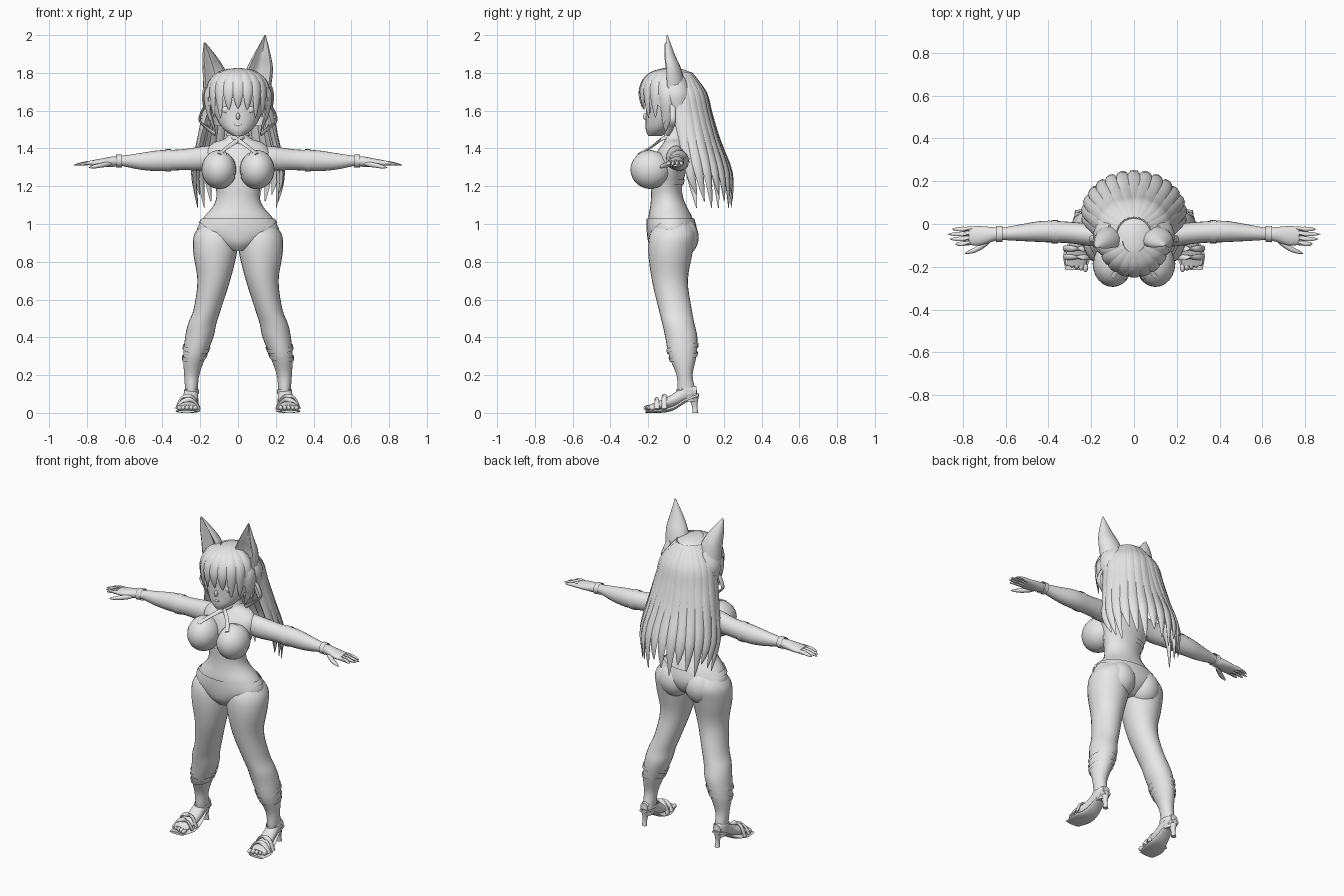
import bpy, bmesh
from math import sin, cos, pi, radians
from mathutils import Vector, Matrix

cube = bpy.data.objects.get("Cube")
if cube:
    bpy.data.objects.remove(cube)

GREY = (0.8, 0.8, 0.8, 1)
mat = bpy.data.materials.new("plain grey")
mat.use_nodes = True
mat.diffuse_color = GREY
mat.node_tree.nodes["Principled BSDF"].inputs["Base Color"].default_value = GREY
parts = []


def finish(bm, name):
    bmesh.ops.recalc_face_normals(bm, faces=bm.faces)
    mesh = bpy.data.meshes.new(name)
    bm.to_mesh(mesh)
    bm.free()
    mesh.materials.append(mat)
    ob = bpy.data.objects.new(name, mesh)
    bpy.context.collection.objects.link(ob)
    parts.append(ob)
    return ob


def smooth_rows(rows, steps):
    """Pass a smooth spline through rows of numbers."""
    rows = [Vector(r) for r in rows]
    out = []
    for i in range(len(rows) - 1):
        b, c = rows[i], rows[i + 1]
        a, d = rows[max(i - 1, 0)], rows[min(i + 2, len(rows) - 1)]
        for k in range(steps):
            t = k / steps
            out.append(b + (c - a) * (t / 2) + (a * 2 - b * 5 + c * 4 - d) * (t * t / 2)
                       + (b * 3 - a - c * 3 + d) * (t ** 3 / 2))
    return out + [rows[-1]]


def skin(bm, rings):
    n = len(rings[0])
    rings = [[bm.verts.new(p) for p in ring] for ring in rings]
    for lo, hi in zip(rings, rings[1:]):
        for j in range(n):
            bm.faces.new((lo[j], lo[(j + 1) % n], hi[(j + 1) % n], hi[j]))
    bm.faces.new(rings[0][::-1])
    bm.faces.new(rings[-1])


def loft(name, rows, axis="z", side=1, sides=20, grow=0, dent=0, cuts=()):
    """Rows hold a position on the axis and the extents on the other two axes."""
    rings = []
    for t, a0, a1, b0, b1 in smooth_rows(rows, 4):
        ring = []
        for j in range(sides):
            u, v = cos(2 * pi * j / sides), sin(2 * pi * j / sides)
            if v < 0:
                v *= 1 - dent * abs(v) ** 3
            a = (a0 + a1) / 2 + ((a1 - a0) / 2 + grow) * u
            b = (b0 + b1) / 2 + ((b1 - b0) / 2 + grow) * v
            x, y, z = {"z": (a, b, t), "x": (t, a, b), "y": (a, t, b)}[axis]
            ring.append((x * side, y, z))
        rings.append(ring)
    bm = bmesh.new()
    skin(bm, rings)
    return finish(cut(bm, cuts), name)


def cut(bm, cuts):
    """Keep only what lies on the positive side of each plane."""
    for co, no in cuts:
        geom = bm.verts[:] + bm.edges[:] + bm.faces[:]
        bmesh.ops.bisect_plane(bm, geom=geom, plane_co=co, plane_no=no, clear_inner=True)
    return bm


def strand(name, points, width, thick, center=(0, -0.08), taper=True, sides=8):
    """Flattened lock or band whose flat side faces away from the centre."""
    pts = smooth_rows(points, 4)
    rings = []
    for i, p in enumerate(pts):
        along = (pts[min(i + 1, len(pts) - 1)] - pts[max(i - 1, 0)]).normalized()
        out = Vector((p.x - center[0], p.y - center[1], 0.01))
        across = along.cross(out).normalized()
        out = across.cross(along)
        t = i / (len(pts) - 1)
        f = max(0.06, (1 - t ** 4) * min(1, 0.6 + 2 * t)) if taper else 1
        rings.append([p + across * (cos(2 * pi * j / sides) * width * f)
                      + out * (sin(2 * pi * j / sides) * thick * f) for j in range(sides)])
    bm = bmesh.new()
    skin(bm, rings)
    return finish(bm, name)


def ball(name, loc, size, cuts=()):
    bm = bmesh.new()
    bmesh.ops.create_uvsphere(bm, u_segments=24, v_segments=16, radius=1,
                              matrix=Matrix.Translation(loc) @ Matrix.Diagonal((*size, 1)))
    return finish(cut(bm, cuts), name)


def sym(rows):
    return [(z, -w, w, a, b) for z, w, a, b in rows]


# Torso, neck and swimwear
torso = sym([(.86, .05, -.16, -.02), (.9, .13, -.19, .03), (.96, .215, -.2, .05),
             (1.03, .185, -.2, .035), (1.09, .135, -.19, .005), (1.14, .115, -.185, -.015),
             (1.2, .12, -.185, -.02), (1.3, .155, -.18, .005), (1.38, .17, -.155, .01),
             (1.43, .13, -.12, 0), (1.46, .06, -.11, -.01), (1.55, .045, -.11, -.01)])
loft("torso", torso, sides=28)
loft("bikini_bottom", torso, sides=28, grow=.008,
     cuts=[((0, 0, 1.02), (0, 0, -1)), ((.04, 0, .87), (-.13, 0, .15)),
           ((-.04, 0, .87), (.13, 0, .15))])
loft("hip_band", torso, sides=28, grow=.008,
     cuts=[((0, 0, 1.03), (0, 0, -1)), ((0, 0, 1.005), (0, 0, 1))])
loft("chest_band", torso, sides=28, grow=.006,
     cuts=[((0, 0, 1.235), (0, 0, -1)), ((0, 0, 1.21), (0, 0, 1))])
loft("collar", torso, sides=28, grow=.007,
     cuts=[((0, 0, 1.49), (0, 0, -1)), ((0, 0, 1.465), (0, 0, 1))])

# Head and face
loft("head", sym([(1.465, .025, -.2, -.13), (1.5, .075, -.213, -.07), (1.56, .115, -.213, 0),
                  (1.64, .135, -.212, .04), (1.72, .13, -.21, .05), (1.78, .09, -.17, .02),
                  (1.8, .03, -.12, -.05)]), sides=28)
ball("nose", (0, -.213, 1.57), (.01, .016, .018))
ball("mouth", (0, -.208, 1.525), (.025, .008, .007))

# Hair cap, open over the face
loft("hair_cap", sym([(1.52, .14, -.2, .05), (1.6, .16, -.225, .07), (1.7, .163, -.235, .07),
                      (1.77, .13, -.21, .05), (1.81, .07, -.17, .01), (1.825, .02, -.12, -.05)]),
     sides=28, cuts=[((0, -.22, 1.71), (0, .19, .17))])

# Fringe
for i in range(9):
    a = radians(-76 + 19 * i)
    s, c = sin(a), cos(a)
    tip = 1.61 - .08 * abs(s) + .02 * (i % 2)
    strand("fringe_lock", [(r * s, -.08 - r * c, z) for r, z in
                           ((.05, 1.815), (.125, 1.775), (.16, 1.7), (.15, tip))], .036, .014)

# Long back hair, fanned in locks
fall = ((.07, -.05, .02, 1.795), (.145, -.03, .09, 1.69), (.17, -.01, .12, 1.58),
        (.2, .02, .165, 1.44), (.235, .05, .235, 1.27))
for i in range(15):
    a = radians(-98 + 14 * i)
    s, c = sin(a), cos(a)
    path = [(r * s, y0 + (y1 - y0) * c, z) for r, y0, y1, z in fall]
    path.append((.215 * s, .08 + .165 * c, 1.085 + .035 * (i % 3)))
    strand("back_hair_lock", path, .05 - .008 * abs(s), .022, center=(0, -.02))

# Ears, hollow in front
loft("left_ear", [(1.72, .02, .175, -.14, 0), (1.82, .045, .185, -.135, -.025),
                  (1.9, .085, .172, -.13, -.06), (2, .141, .147, -.105, -.097)], dent=1.25)
loft("right_ear", [(1.72, -.185, -.03, -.14, 0), (1.82, -.187, -.07, -.14, -.025),
                   (1.89, -.188, -.115, -.135, -.06), (1.96, -.181, -.172, -.115, -.105)],
     dent=1.25)

leg = [(.06, .22, .28, -.03, .055), (.12, .213, .28, -.045, .05), (.2, .205, .285, -.05, .035),
       (.3, .17, .29, -.09, .055), (.4, .13, .28, -.11, .06), (.47, .115, .265, -.125, .045),
       (.55, .09, .235, -.145, .03), (.7, .042, .215, -.18, .01), (.85, .005, .237, -.2, .035),
       (.95, 0, .23, -.19, .05), (1.03, .03, .16, -.14, .01)]
arm = [(.08, -.1, 0, 1.3, 1.42), (.18, -.105, 0, 1.285, 1.412), (.3, -.09, .01, 1.285, 1.395),
       (.42, -.085, .015, 1.28, 1.39), (.52, -.08, 0, 1.288, 1.375),
       (.62, -.075, -.018, 1.308, 1.36), (.66, -.082, -.015, 1.303, 1.358),
       (.72, -.1, -.01, 1.303, 1.347), (.77, -.098, -.012, 1.305, 1.338)]

for side, label in ((1, "left_"), (-1, "right_")):
    def flip(points):
        return [(x * side, y, z) for x, y, z in points]

    # Bust, cup and straps
    ball(label + "bust", (.1 * side, -.185, 1.288), (.09, .105, .1))
    ball(label + "bikini_cup", (.1 * side, -.185, 1.288), (.093, .109, .103),
         cuts=[((.03 * side, 0, 1.29), (.8 * side, 0, -.3)), ((0, -.17, 0), (0, -1, 0))])
    strand(label + "halter_strap", flip([(.1, -.25, 1.37), (.05, -.18, 1.41), (-.01, -.127, 1.45),
                                         (-.05, -.06, 1.475)]), .012, .006, taper=False)
    # Leg, buttock and wrapped calf
    loft(label + "leg", leg, side=side, sides=24)
    ball(label + "buttock", (.088 * side, -.025, .93), (.095, .092, .105))
    for z, tilt in ((.345, .12), (.3, -.1)):
        loft(label + "calf_band", leg, side=side, sides=24, grow=.006,
             cuts=[((.22 * side, 0, z + .012), (side * tilt, .2, -1)),
                   ((.22 * side, 0, z - .012), (-side * tilt, -.2, 1))])
    # Foot and heeled sandal
    loft(label + "foot", [(-.195, .225, .315, .014, .042), (-.14, .212, .318, .014, .065),
                          (-.07, .21, .295, .03, .1), (0, .214, .286, .06, .15),
                          (.055, .225, .275, .085, .14)], "y", side)
    loft(label + "sole", [(-.215, .225, .32, 0, .014), (-.14, .2, .33, 0, .02),
                          (-.07, .205, .3, .012, .036), (0, .215, .285, .055, .08),
                          (.065, .225, .275, .082, .105)], "y", side)
    loft(label + "heel", [(0, .235, .265, .035, .065), (.04, .237, .263, .03, .06),
                          (.1, .222, .278, .005, .07)], side=side, sides=12)
    for i in range(5):
        ball(label + "toe", ((.226 + .021 * i) * side, -.205 + .007 * i, .027),
             (.012, .02, .014))
    for y, top in ((-.155, .07), (-.115, .088)):
        strand(label + "toe_strap", flip([(.205, y, .02), (.23, y, top - .012), (.265, y, top),
                                          (.3, y, top - .012), (.325, y, .02)]),
               .014, .008, taper=False)
    loft(label + "ankle_strap", leg, side=side, sides=24, grow=.007,
         cuts=[((0, 0, .125), (0, 0, -1)), ((0, 0, .1), (0, 0, 1))])
    # Arm, bracelet and hand
    loft(label + "arm", arm, "x", side)
    loft(label + "bracelet", arm, "x", side, grow=.008,
         cuts=[((.615 * side, 0, 0), (side, 0, 0)), ((.645 * side, 0, 0), (-side, 0, 0))])
    loft(label + "sleeve_edge", arm, "x", side, grow=.004,
         cuts=[((.355 * side, 0, 0), (side, 0, 0)), ((.385 * side, 0, 0), (-side, 0, 0))])
    for i in range(4):
        y = -.085 + .021 * i
        end = (.835, .86, .87, .85)[i]
        strand(label + "finger", flip([(.74, y, 1.322), (.8, y * 1.08, 1.322),
                                       (end, y * 1.1, 1.312)]), .013, .011)
    strand(label + "thumb", flip([(.67, -.07, 1.32), (.73, -.115, 1.31), (.79, -.138, 1.298)]),
           .014, .014)
    # Side locks, hair ribbon and eye
    strand(label + "side_lock", flip([(.1, -.09, 1.79), (.158, -.1, 1.7), (.155, -.1, 1.6),
                                      (.12, -.11, 1.49)]), .04, .018)
    strand(label + "cheek_lock", flip([(.12, -.03, 1.78), (.168, -.04, 1.7), (.165, -.03, 1.62),
                                       (.15, -.02, 1.5)]), .05, .018)
    strand(label + "hair_ribbon", flip([(.15, -.07, 1.66), (.185, -.07, 1.61), (.203, -.07, 1.55),
                                        (.165, -.08, 1.51), (.12, -.1, 1.475)]),
           .015, .006, taper=False)
    ball(label + "eye", (.055 * side, -.192, 1.605), (.03, .01, .02))

bpy.ops.object.select_all(action="DESELECT")
for ob in parts:
    ob.select_set(True)
bpy.context.view_layer.objects.active = parts[0]
bpy.ops.object.shade_smooth_by_angle(angle=radians(50))
